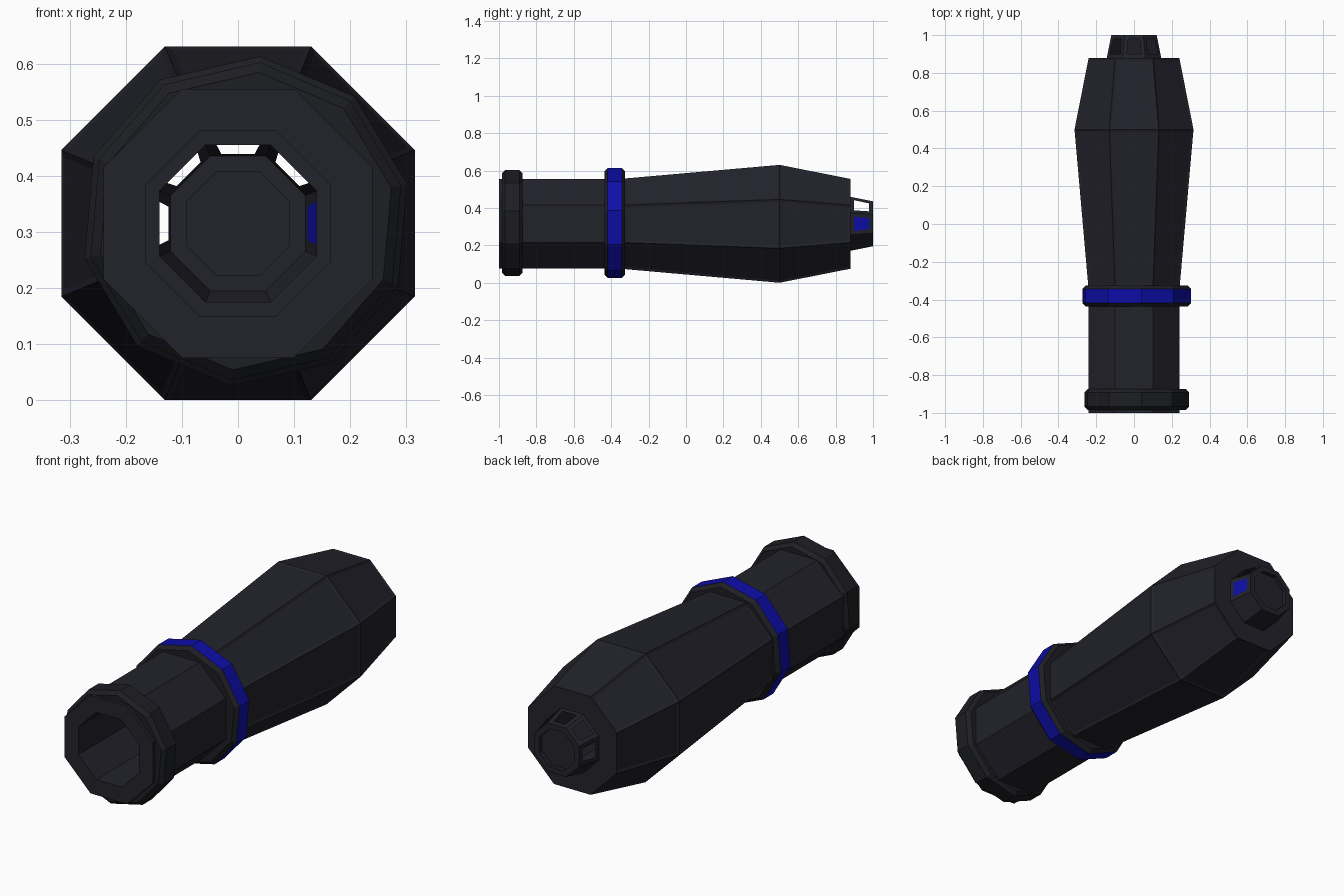
import bpy, bmesh
from math import pi, cos, sin, radians

cube = bpy.data.objects.get("Cube")
if cube:
    bpy.data.objects.remove(cube, do_unlink=True)

AXIS_Z = 0.315


def make_material(name, rgb):
    m = bpy.data.materials.new(name)
    m.use_nodes = True
    m.diffuse_color = (*rgb, 1)
    bsdf = next(n for n in m.node_tree.nodes if n.type == 'BSDF_PRINCIPLED')
    bsdf.inputs["Base Color"].default_value = (*rgb, 1)
    return m


dark = make_material("dark_slate", (0.016, 0.016, 0.024))
trim = make_material("dark_trim", (0.0125, 0.013, 0.017))
blue = make_material("deep_blue", (0.004, 0.004, 0.39))


def loft(profile, sides=8, phase=pi / 8, cx=0.0, cz=AXIS_Z, flat_radius=True, cap=False):
    """Sweep (y, radius) points round the long axis; returns bmesh and faces per band."""
    bm = bmesh.new()
    scale = 1 / cos(pi / sides) if flat_radius else 1
    rings = []
    for y, r in profile:
        angles = [phase + 2 * pi * k / sides for k in range(sides)]
        rings.append([bm.verts.new((cx + r * scale * cos(a), y, cz + r * scale * sin(a)))
                      for a in angles])
    bands = []
    for a, b in zip(rings, rings[1:]):
        bands.append([bm.faces.new((a[k], b[k], b[(k + 1) % sides], a[(k + 1) % sides]))
                      for k in range(sides)])
    if cap:
        bm.faces.new(rings[-1][::-1])
    return bm, bands


def finish(name, bm, materials):
    mesh = bpy.data.meshes.new(name)
    bm.normal_update()
    bm.to_mesh(mesh)
    bm.free()
    for m in materials:
        mesh.materials.append(m)
    obj = bpy.data.objects.new(name, mesh)
    bpy.context.collection.objects.link(obj)
    return obj


# Octagonal barrel with an open bore and a ledge at its inner end
bm, _ = loft([(0.879, 0.14), (0.879, 0.165), (-1, 0.165), (-1, 0.24), (-0.33, 0.24)])
finish("barrel", bm, [dark])

# Swelling grip with a shallow sunken panel on each face
bm, bands = loft([(-0.33, 0.242), (0.5, 0.315), (0.88, 0.24), (0.88, 0.14)])
bm.normal_update()
bmesh.ops.inset_individual(bm, faces=bands[0] + bands[1], thickness=0.018, depth=-0.004)
finish("grip_body", bm, [dark])

# Tapered end nozzle: windows on the upper sides, one of them lit blue
bm, bands = loft([(0.88, 0.144), (1, 0.12), (1, 0.093), (0.98, 0.093)], cap=True)
bm.normal_update()
sides = bands[0]
lit = max(sides, key=lambda f: f.normal.x)
windows = [f for f in sides if f.normal.z > -0.1]
bmesh.ops.inset_individual(bm, faces=windows, thickness=0.029, depth=0)
lit.material_index = 1
bmesh.ops.delete(bm, geom=[f for f in windows if f is not lit], context='FACES_ONLY')
finish("end_nozzle", bm, [dark, blue])


# Ten-sided bevelled collars
def collar(name, y0, y1, radius, bevel, band_material):
    inner = 0.22
    bm, bands = loft([(y0, inner), (y0, radius - bevel), (y0 + bevel, radius),
                      (y1 - bevel, radius), (y1, radius - bevel), (y1, inner)],
                     sides=10, phase=radians(85), cx=0.014, cz=0.319, flat_radius=False)
    for f in bands[2]:
        f.material_index = 1
    finish(name, bm, [trim, band_material])


collar("front_collar", -0.985, -0.873, 0.284, 0.018, trim)
collar("blue_ring", -0.437, -0.325, 0.295, 0.018, blue)
